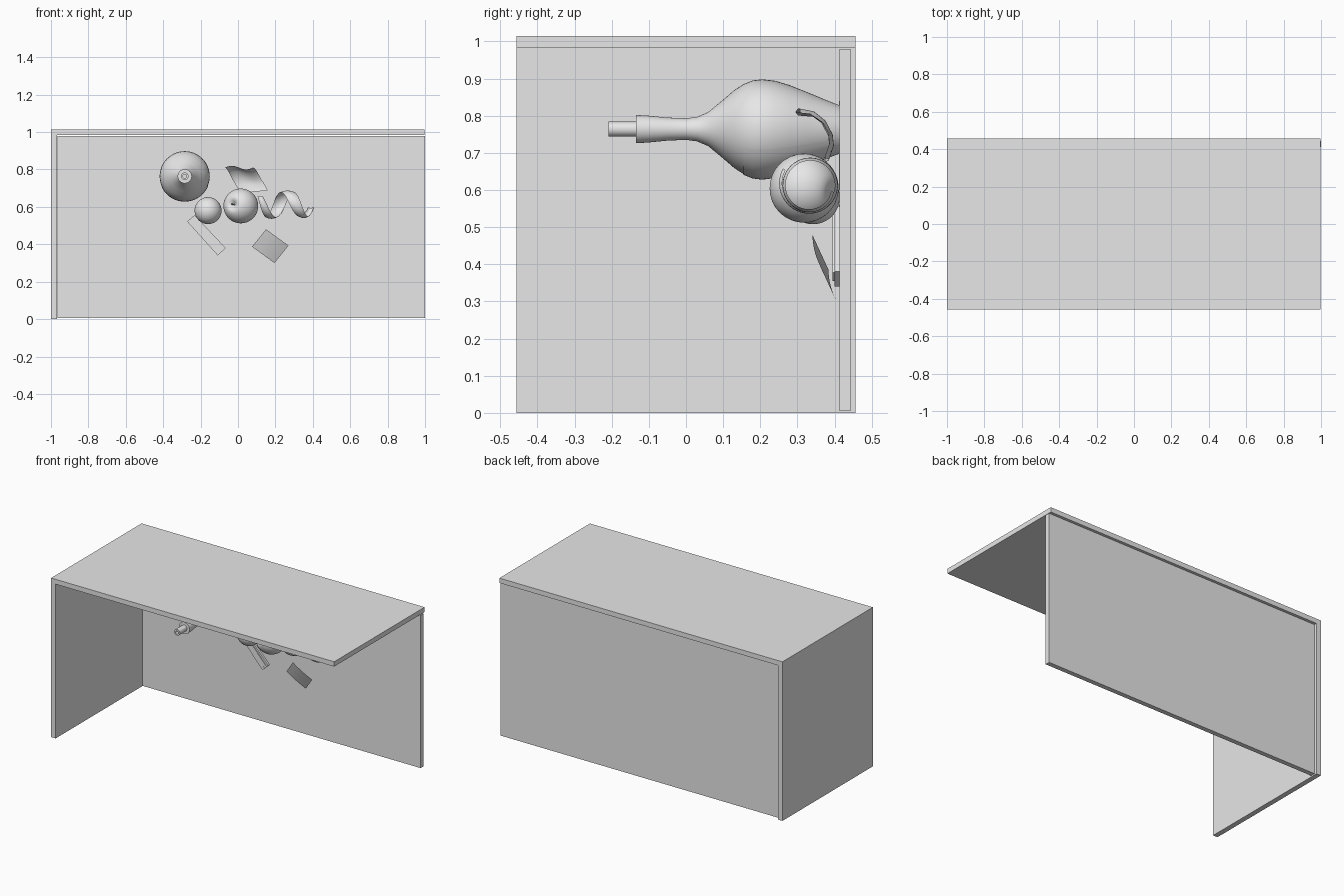
import bpy, bmesh
from math import sin, cos, pi, radians, exp
from mathutils import Vector, Matrix

cube = bpy.data.objects.get("Cube")
if cube:
    bpy.data.objects.remove(cube, do_unlink=True)

grey = bpy.data.materials.new("plain_grey")
grey.use_nodes = True
grey.diffuse_color = (0.8, 0.8, 0.8, 1)
grey.node_tree.nodes["Principled BSDF"].inputs["Base Color"].default_value = (0.8, 0.8, 0.8, 1)


def finish(name, bm, smooth=False):
    bmesh.ops.remove_doubles(bm, verts=bm.verts, dist=0.00005)
    mesh = bpy.data.meshes.new(name)
    bm.to_mesh(mesh)
    bm.free()
    mesh.materials.append(grey)
    obj = bpy.data.objects.new(name, mesh)
    bpy.context.collection.objects.link(obj)
    if smooth:
        bpy.ops.object.select_all(action='DESELECT')
        obj.select_set(True)
        bpy.context.view_layer.objects.active = obj
        bpy.ops.object.shade_smooth_by_angle(angle=radians(35))
    return obj


def box(name, low, high):
    low, high = Vector(low), Vector(high)
    bm = bmesh.new()
    bmesh.ops.create_cube(bm, size=1)
    bmesh.ops.scale(bm, vec=high - low, verts=bm.verts)
    bmesh.ops.translate(bm, vec=(low + high) / 2, verts=bm.verts)
    return finish(name, bm)


def surface(name, nu, nv, f):
    """Grid of quads through f(u, v), with u and v from 0 to 1."""
    bm = bmesh.new()
    rows = [[bm.verts.new(f(i / nu, j / nv)) for j in range(nv + 1)] for i in range(nu + 1)]
    for i in range(nu):
        for j in range(nv):
            bm.faces.new((rows[i][j], rows[i + 1][j], rows[i + 1][j + 1], rows[i][j + 1]))
    return finish(name, bm, True)


def prism(name, outline, front, back):
    """Plate with an x-z outline, between two y planes."""
    bm = bmesh.new()
    face = bm.faces.new([bm.verts.new((x, front, z)) for x, z in outline])
    ext = bmesh.ops.extrude_face_region(bm, geom=[face])
    moved = [v for v in ext["geom"] if isinstance(v, bmesh.types.BMVert)]
    bmesh.ops.translate(bm, vec=(0, back - front, 0), verts=moved)
    bmesh.ops.recalc_face_normals(bm, faces=bm.faces)
    return finish(name, bm)


# Open cabinet: top, one side and a slightly recessed back
WALL = 0.413
box("top_board", (-1, -0.456, 0.984), (0.998, 0.456, 1.015))
box("side_board", (-1, -0.456, 0), (-0.968, 0.456, 0.984))
box("back_board", (-0.964, WALL, 0.005), (1, 0.443, 0.98))

# Bottle lying along y
AXIS = Vector((-0.285, 0, 0.764))
BODY = [(-0.135, 0.038), (-0.1, 0.036), (-0.05, 0.031), (0, 0.029), (0.03, 0.033),
        (0.06, 0.046), (0.1, 0.079), (0.13, 0.105), (0.155, 0.121), (0.18, 0.131),
        (0.205, 0.134), (0.24, 0.13), (0.28, 0.118), (0.33, 0.098), (0.38, 0.077),
        (WALL, 0.064)]


def lathe(name, profile, start=0.0, end=2 * pi, grow=0.0, steps=48):
    def point(u, v):
        y, r = profile[round(u * (len(profile) - 1))]
        a = start + (end - start) * v
        return AXIS + Vector(((r + grow) * cos(a), y, (r + grow) * sin(a)))
    return surface(name, len(profile) - 1, steps, point)


lathe("bottle_body", [(-0.135, 0.019)] + BODY + [(WALL, 0)])
lathe("bottle_cork", [(-0.18, 0), (-0.18, 0.01), (-0.208, 0.01), (-0.208, 0.02), (-0.135, 0.02)], steps=32)
lathe("bottle_label", BODY[8:], radians(-156), radians(-24), 0.002, 24)

# Small round fruit
bm = bmesh.new()
bmesh.ops.create_uvsphere(bm, u_segments=40, v_segments=24, radius=0.072)
bmesh.ops.translate(bm, vec=(-0.16, 0.342, 0.58), verts=bm.verts)
finish("small_fruit", bm, True)

# Apple with a dimple turned to the front, and its stem
tilt = Matrix.Translation((0.015, 0.318, 0.605)) @ Vector((-0.5, -0.8, 0.1)).to_track_quat('Z', 'Y').to_matrix().to_4x4()


def apple(u, v):
    a, b = pi * u, 2 * pi * v
    r = 0.093 * (1 - 0.32 * exp(-(a / 0.28) ** 2) - 0.12 * exp(-((pi - a) / 0.3) ** 2))
    return tilt @ Vector((r * sin(a) * cos(b), r * sin(a) * sin(b), r * cos(a)))


surface("apple", 40, 40, apple)
bm = bmesh.new()
bmesh.ops.create_cone(bm, cap_ends=True, segments=8, radius1=0.003, radius2=0.004, depth=0.04,
                      matrix=tilt @ Matrix.Translation((0, 0, 0.075)))
finish("apple_stem", bm, True)

# Knife against the back: flush blade and raised handle
prism("knife_blade", [(-0.248, 0.551), (-0.344, 0.497), (-0.45, 0.615), (-0.535, 0.727),
                      (-0.548, 0.765), (-0.535, 0.81), (-0.515, 0.84), (-0.488, 0.813)],
      WALL - 0.0005, WALL + 0.002)
handle = [Vector(p) for p in ((-0.272, 0.522), (-0.108, 0.34), (-0.066, 0.38), (-0.232, 0.556))]
prism("knife_handle", handle, 0.4, WALL)
middle = sum(handle, Vector((0, 0))) / 4
along = (handle[1] - handle[0]).normalized()
across = Vector((-along.y, along.x))
inset = [middle + along * s * 0.112 + across * t * 0.017 for s, t in ((-1, -1), (1, -1), (1, 1), (-1, 1))]
prism("handle_inlay", inset, 0.395, 0.4)

# Curled strip of peel above the apple
CURL = [(0.295, 0.81), (0.335, 0.803), (0.365, 0.78), (0.383, 0.745), (0.386, 0.715), (0.373, 0.675)]


def curl(u, v):
    y, z = CURL[round(v * 5)]
    x = -0.07 + 0.15 * u + 0.08 * v ** 1.3
    return (x, y + 0.012 * sin(pi * u), z + 0.01 * sin(2 * pi * u) * (1 - v) + 0.012 * u * v)


surface("curled_peel", 10, 5, curl)


# Twisting ribbon of peel
def ribbon(u, v):
    a = radians(150) + u * 3.1 * pi
    r = 0.074 - 0.014 * u + 0.008 * sin(pi * v)
    width = 0.03 + 0.04 * sin(pi * u)
    return (0.12 + 0.27 * u + width * (v - 0.5), 0.332 + r * cos(a), 0.617 - 0.008 * u + r * sin(a))


surface("peel_ribbon", 60, 6, ribbon)


# Bent card leaning on the back
def card(u, v):
    top, side, down = Vector((0.15, 0.34, 0.48)), Vector((0.12, 0.022, -0.087)), Vector((-0.075, 0.043, -0.093))
    return top + side * u + down * v - Vector((0, 0.01, 0)) * sin(pi * u) * 0.5


surface("leaning_card", 8, 2, card)
